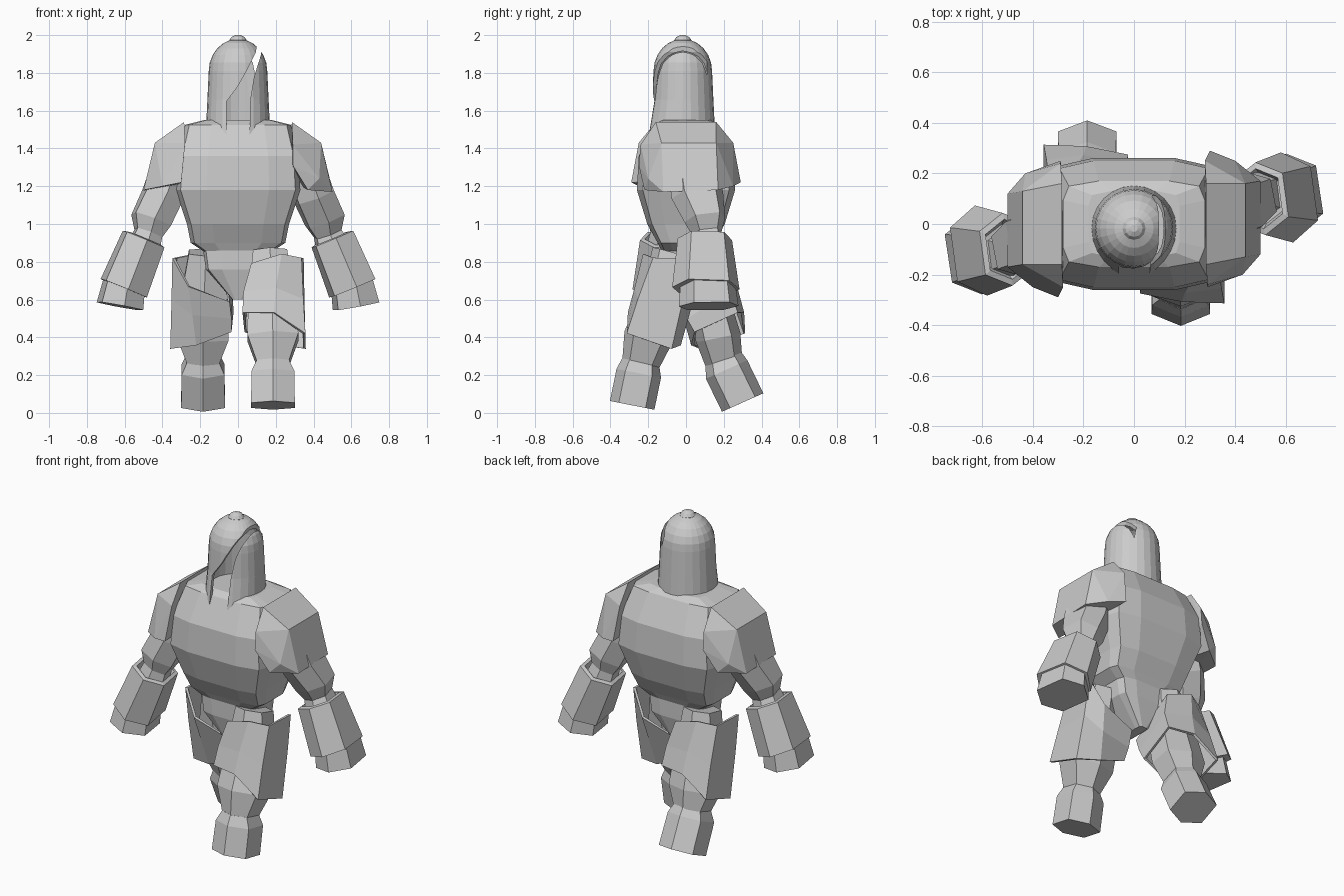
import bpy, bmesh
from math import sin, cos, pi
from mathutils import Vector

cube = bpy.data.objects.get("Cube")
if cube:
    bpy.data.objects.remove(cube, do_unlink=True)

GREY = (0.6, 0.6, 0.6, 1)
grey = bpy.data.materials.new("plain grey")
grey.use_nodes = True
grey.diffuse_color = GREY
grey.node_tree.nodes["Principled BSDF"].inputs["Base Color"].default_value = GREY


def finish(name, bm):
    """Turn a bmesh into a flat shaded grey object."""
    bmesh.ops.recalc_face_normals(bm, faces=bm.faces)
    mesh = bpy.data.meshes.new(name)
    bm.to_mesh(mesh)
    bm.free()
    mesh.materials.append(grey)
    obj = bpy.data.objects.new(name, mesh)
    bpy.context.scene.collection.objects.link(obj)
    return obj


def loft(name, rings, cap_start=True, cap_end=True):
    """Skin a list of equally sized point rings."""
    bm = bmesh.new()
    loops = [[bm.verts.new(p) for p in ring] for ring in rings]
    for a, b in zip(loops, loops[1:]):
        for i in range(len(a)):
            j = (i + 1) % len(a)
            bm.faces.new((a[i], a[j], b[j], b[i]))
    if cap_start:
        bm.faces.new(loops[0])
    if cap_end:
        bm.faces.new(loops[-1])
    return finish(name, bm)


def thicken(obj, thickness, offset):
    shell = obj.modifiers.new("thickness", "SOLIDIFY")
    shell.thickness = thickness
    shell.offset = offset


def turned(points, side):
    """Half turn about the upright axis for the other side of the body."""
    return [(x * side, y * side, z) for x, y, z in points]


def hull(name, points, side):
    """Faceted armour piece wrapped around a few corner points."""
    bm = bmesh.new()
    for p in turned(points, side):
        bm.verts.new(p)
    result = bmesh.ops.convex_hull(bm, input=bm.verts)
    loose = [v for v in result["geom_interior"] if isinstance(v, bmesh.types.BMVert)]
    bmesh.ops.delete(bm, geom=loose, context="VERTS")
    bmesh.ops.dissolve_limit(bm, angle_limit=0.03, verts=bm.verts, edges=bm.edges)
    return finish(name, bm)


HEX = [(0, 1), (1, .6), (1, -.6), (0, -1), (-1, -.6), (-1, .6)]


def limb(name, stations, side, lean=0):
    """Six sided limb; each station is x, y, z, half width, half depth."""
    centres = [Vector(p) for p in turned([s[:3] for s in stations], side)]
    axis = (centres[-1] - centres[0]).normalized()
    depth = Vector((lean, 1, 0))
    depth = (depth - axis * depth.dot(axis)).normalized()
    width = axis.cross(depth)
    rings = []
    for centre, (_, _, _, w, d) in zip(centres, stations):
        rings.append([centre + width * w * u + depth * d * v for u, v in HEX])
    return loft(name, rings)


def chest_ring(z, w, d):
    """Wide twelve sided body section."""
    quarter = [(1, .55), (.92, .88), (.5, 1)]
    half = quarter + [(-x, y) for x, y in reversed(quarter)]
    return [(x * w, y * d, z) for x, y in half + [(-x, -y) for x, y in half]]


def circle(z, r, sides):
    """Level ring around the helmet axis."""
    angles = [2 * pi * k / sides for k in range(sides)]
    return [(r * cos(a), r * sin(a) - .017, z) for a in angles]


# Body core
loft("torso", [chest_ring(*s) for s in (
    (1.55, .18, .13), (1.525, .28, .17), (1.36, .32, .25), (1.18, .33, .26),
    (1.0, .27, .205), (.9, .25, .15), (.82, .13, .11))])
loft("pelvis", [chest_ring(*s) for s in ((.9, .19, .13), (.76, .17, .13), (.6, .03, .09))])

# Helmet shell with a dipped front rim
profile = [(1.54, .168), (1.66, .162), (1.81, .155)]
profile += [(1.81 + .17 * sin(a * pi / 12), .155 * cos(a * pi / 12)) for a in range(1, 6)]
helmet = loft("helmet", [circle(z, r, 24) for z, r in profile], cap_start=False)
for v in helmet.data.vertices:
    if v.co.z < 1.6:
        dip = max(0, -v.co.y / .185)
        v.co.z -= .07 * dip
        v.co.y -= .025 * dip
thicken(helmet, .02, -1)

# Face opening that sweeps up over one side of the helmet
slit = [(-.06, 1.4), (-.06, 1.65), (0, 1.73), (.045, 1.81), (.095, 1.91), (.105, 2),
        (.14, 2), (.12, 1.89), (.085, 1.78), (.065, 1.66), (.06, 1.4)]
cutter = loft("helmet_slit_cutter", [[(x, y, z) for x, z in slit] for y in (-.4, .11)])
cutter.hide_render = True
cutter.hide_viewport = True
cut = helmet.modifiers.new("slit", "BOOLEAN")
cut.operation = "DIFFERENCE"
cut.solver = "EXACT"
cut.object = cutter

# Knob on the crown
loft("helmet_knob", [circle(z, r, 12) for z, r in (
    (1.95, .043), (1.973, .046), (1.99, .034), (2, .014))])

# Arms and armour, turned half a circle for the other side
for label, side in (("left", 1), ("right", -1)):
    hull(label + "_shoulder_pad", [
        (.29, -.25, 1.31), (.29, -.24, 1.42), (.285, -.16, 1.54), (.285, .16, 1.54),
        (.28, .25, 1.43), (.3, .29, 1.22), (.44, -.13, 1.43), (.44, .16, 1.43),
        (.5, -.12, 1.17), (.5, .17, 1.18), (.37, -.22, 1.18), (.43, -.2, 1.24),
        (.4, .25, 1.2)], side)
    limb(label + "_upper_arm", [
        (.34, .03, 1.32, .1, .13), (.4, .06, 1.15, .1, .14), (.46, .1, 1.02, .1, .11),
        (.475, .11, .95, .07, .08), (.5, .11, .88, .08, .1)], side, -.15)
    limb(label + "_gauntlet", [
        (.51, .1, .89, .075, .1), (.497, .1, .925, .088, .12), (.5, .1, .92, .108, .145),
        (.605, .105, .66, .118, .18)], side, -.15)
    limb(label + "_hand", [
        (.6, .115, .7, .1, .145), (.625, .12, .565, .112, .16)], side, -.15)
    # Open skirt, short in front and hanging low at the back
    skirt = loft(label + "_thigh_armour", [turned(ring, side) for ring in (
        [(.075, -.2, .79), (.23, -.22, .84), (.33, -.17, .82),
         (.34, .02, .82), (.26, .05, .67), (.05, .03, .59)],
        [(.035, -.23, .64), (.2, -.265, .66), (.34, -.25, .6),
         (.345, -.02, .6), (.24, .01, .52), (.04, -.01, .5)],
        [(.03, -.27, .53), (.19, -.3, .53), (.35, -.31, .42),
         (.352, -.08, .34), (.22, -.035, .36), (.04, -.05, .43)])],
        cap_start=False, cap_end=False)
    thicken(skirt, .016, 0)

# Legs in mid stride, the left one forward
limb("left_thigh", [
    (.17, -.08, .85, .09, .1), (.18, -.13, .6, .125, .11), (.185, -.2, .4, .135, .13),
    (.185, -.24, .26, .085, .1)], 1)
limb("left_boot", [
    (.185, -.24, .27, .085, .1), (.185, -.25, .21, .113, .12),
    (.185, -.285, .04, .116, .12)], 1)
limb("right_thigh", [
    (.17, -.08, .85, .09, .1), (.18, -.12, .6, .125, .11), (.185, -.17, .4, .135, .12),
    (.185, -.2, .27, .085, .1)], -1)
limb("right_boot", [
    (.185, -.195, .29, .085, .1), (.185, -.215, .23, .113, .12),
    (.185, -.3, .055, .116, .12)], -1)
